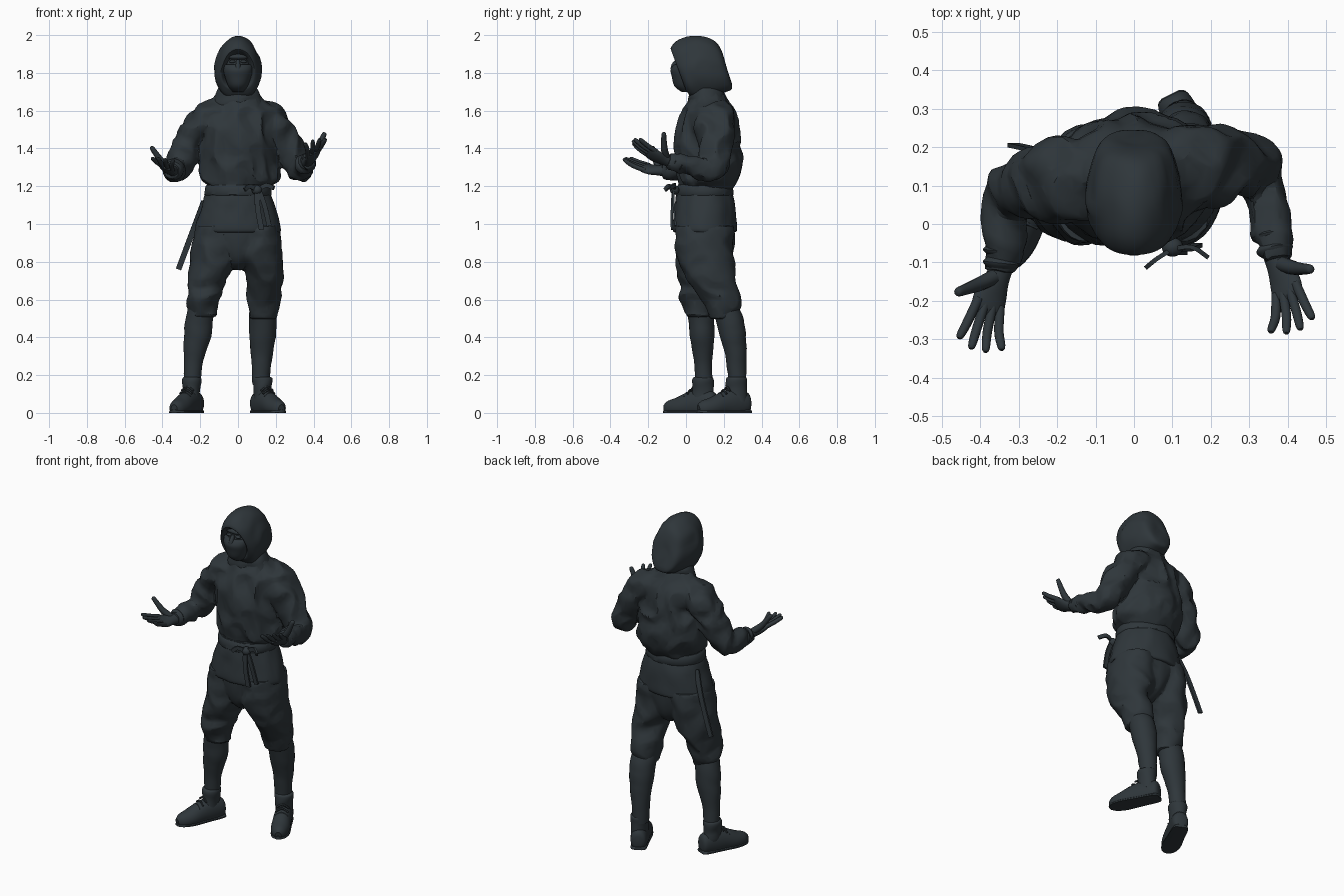
import bpy, bmesh, math
from mathutils import Vector, noise

if "Cube" in bpy.data.objects:
    bpy.data.objects.remove(bpy.data.objects["Cube"])

CLOTH = bpy.data.materials.new("dark slate cloth")
CLOTH.use_nodes = True
CLOTH.diffuse_color = (0.028, 0.037, 0.043, 1)
CLOTH.node_tree.nodes["Principled BSDF"].inputs["Base Color"].default_value = CLOTH.diffuse_color
X, Y, Z = Vector((1, 0, 0)), Vector((0, 1, 0)), Vector((0, 0, 1))

def crease(p, stretch):
    """Cloth folds: ridged noise, drawn out along one direction."""
    q = Vector((p.x * stretch[0], p.y * stretch[1], p.z * stretch[2]))
    q += Vector((noise.noise(p * 6), noise.noise(p * 6 + X), noise.noise(p * 6 + Y))) * 0.6
    return 0.4 - 2 * abs(noise.noise(q))

def shade(obj, angle=40):
    bpy.ops.object.select_all(action="DESELECT")
    obj.select_set(True)
    bpy.context.view_layer.objects.active = obj
    bpy.ops.object.shade_smooth_by_angle(angle=math.radians(angle))

def skin(name, rings, fold=0, stretch=(6, 6, 12), floor=False):
    """Join rings of points into a closed tube and shade it."""
    bm = bmesh.new()
    loops = []
    for ring in rings:
        mid = sum(ring, Vector()) / len(ring)
        loop = []
        for p in ring:
            if fold:
                p = p + (p - mid).normalized() * fold * crease(p, stretch)
            if floor:
                p = Vector((p.x, p.y, max(p.z, 0)))
            loop.append(bm.verts.new(p))
        loops.append(loop)
    for a, b in zip(loops, loops[1:]):
        for i in range(len(a)):
            j = (i + 1) % len(a)
            bm.faces.new((a[i], a[j], b[j], b[i]))
    bm.faces.new(loops[0])
    bm.faces.new(loops[-1])
    bmesh.ops.recalc_face_normals(bm, faces=bm.faces)
    mesh = bpy.data.meshes.new(name)
    bm.to_mesh(mesh)
    bm.free()
    mesh.materials.append(CLOTH)
    obj = bpy.data.objects.new(name, mesh)
    bpy.context.collection.objects.link(obj)
    shade(obj)
    return obj

def merge(name, parts):
    """Sew overlapping tubes into one garment with faceted folds."""
    shade(parts[0])
    for part in parts:
        part.select_set(True)
    bpy.ops.object.join()
    obj = bpy.context.object
    obj.name = name
    remesh = obj.modifiers.new("sew", "REMESH")
    remesh.mode, remesh.voxel_size = "VOXEL", 0.009
    soften = obj.modifiers.new("soften", "SMOOTH")
    soften.iterations = 4
    facets = obj.modifiers.new("facets", "DECIMATE")
    facets.ratio = 0.12
    for mod in list(obj.modifiers):
        bpy.ops.object.modifier_apply(modifier=mod.name)
    shade(obj, 24)

def resample(rows, steps):
    """Smooth curve through rows of numbers."""
    rows = [Vector(r) for r in rows]
    out = []
    for i in range(len(rows) - 1):
        a, b, c, d = rows[max(i - 1, 0)], rows[i], rows[i + 1], rows[min(i + 2, len(rows) - 1)]
        for t in (s / steps for s in range(steps)):
            out.append(b + (c - a) * (t / 2) + (a * 2 - b * 5 + c * 4 - d) * (t * t / 2)
                       + (b * 3 - a - c * 3 + d) * (t ** 3 / 2))
    return out + [rows[-1]]

def sweep(name, rows, level=False, sides=28, steps=4, ref=X, **more):
    """Tube through rows of (x, y, z, half width, half depth)."""
    rows = resample(rows, steps)
    rings = []
    for i, row in enumerate(rows):
        centre = Vector(row[:3])
        ahead, behind = rows[min(i + 1, len(rows) - 1)], rows[max(i - 1, 0)]
        t = (Vector(ahead[:3]) - Vector(behind[:3])).normalized()
        a, b = X, Y
        if not level:
            a = (ref - t * ref.dot(t)).normalized()
            b = t.cross(a)
        turn = [math.tau * (k + 0.5) / sides for k in range(sides)]
        rings.append([centre + a * row[3] * math.cos(w) + b * row[4] * math.sin(w) for w in turn])
    return skin(name, rings, **more)

def ball(name, centre, size):
    """Ellipsoid with its poles up and down."""
    turn = [math.pi * (k + 0.3) / 10.6 for k in range(11)]
    sweep(name, [(centre[0], centre[1], centre[2] - size[2] * math.cos(w),
                  size[0] * math.sin(w), size[1] * math.sin(w)) for w in turn],
          level=True, sides=20, steps=1)

def strap(name, points, width, ref=X):
    """Flat cloth band through points."""
    sweep(name, [(*p, width, 0.008) for p in points], sides=4, ref=ref)

# Tunic: bloused upper body, skirt and belt
tunic = [sweep("tunic_top", [
    (0, .1, 1.17, .15, .13), (0, .11, 1.2, .17, .14), (.01, .115, 1.23, .205, .15),
    (.01, .12, 1.27, .21, .165), (0, .12, 1.35, .2, .176), (0, .115, 1.45, .198, .172),
    (0, .118, 1.54, .205, .158), (0, .12, 1.61, .18, .13), (0, .12, 1.66, .13, .095),
    (0, .11, 1.7, .1, .085)], level=True, sides=64, steps=6, fold=.026, stretch=(10, 10, 6))]
sweep("tunic_skirt", [
    (0, .095, 1.21, .155, .135), (0, .1, 1.12, .185, .157), (0, .1, 1.03, .213, .165),
    (0, .1, .965, .225, .167), (0, .1, .955, .2, .15)], level=True, sides=48, fold=.01, stretch=(9, 9, 3))
sweep("belt", [(0, .098, 1.15, .17, .145), (0, .098, 1.155, .178, .153), (0, .098, 1.2, .172, .15),
               (0, .098, 1.205, .16, .14)], level=True, sides=40, steps=2, fold=.004)
ball("belt_knot", (.1, -.06, 1.18), (.028, .025, .025))
strap("belt_loop_right", [(.1, -.065, 1.18), (.06, -.09, 1.2), (.035, -.11, 1.18)], .016, Z)
strap("belt_loop_left", [(.1, -.065, 1.18), (.15, -.06, 1.205), (.19, -.085, 1.19)], .016, Z)
strap("belt_tail_inner", [(.1, -.07, 1.18), (.105, -.075, 1.08), (.125, -.075, .97)], .02)
strap("belt_tail_outer", [(.11, -.065, 1.18), (.14, -.065, 1.1), (.165, -.055, .99)], .018)
strap("hip_strap", [(-.18, .15, 1.12), (-.225, .18, 1), (-.27, .195, .88), (-.315, .205, .76)], .021)

# Trousers
trousers = [sweep("trouser_seat", [(0, .1, 1.02, .2, .155), (0, .1, .92, .16, .152), (0, .1, .84, .1, .138),
                                   (0, .1, .79, .06, .11), (0, .1, .755, .02, .06)], level=True)]
LEGS = {
    "right": [(-.105, .1, .99, .112, .152), (-.12, .1, .85, .128, .155), (-.158, .087, .72, .105, .135),
              (-.18, .07, .62, .09, .108), (-.185, .07, .57, .083, .09), (-.19, .07, .53, .064, .07)],
    "left": [(.105, .1, .99, .112, .152), (.11, .1, .85, .12, .155), (.135, .13, .72, .102, .132),
             (.138, .17, .62, .09, .114), (.135, .19, .56, .08, .1), (.13, .2, .51, .063, .072)]}
SHINS = {
    "right": [(-.19, .07, .58, .07, .07), (-.205, .08, .5, .074, .068), (-.215, .085, .4, .072, .064),
              (-.235, .09, .28, .053, .05), (-.243, .095, .15, .043, .045)],
    "left": [(.13, .2, .58, .07, .07), (.132, .23, .5, .073, .074), (.13, .25, .4, .07, .07),
             (.125, .265, .28, .054, .055), (.12, .27, .15, .043, .047)]}
for side in LEGS:
    trousers.append(sweep(side + "_trouser_leg", LEGS[side], level=True, sides=40, steps=7,
                          fold=.02, stretch=(6, 6, 10)))
    sweep(side + "_shin", SHINS[side], level=True, sides=24, fold=.004)
    # Bunched hem under the knee
    x, y, z = LEGS[side][-2][:3]
    for k in range(3):
        r, low = .083 - .005 * k, z - .024 * k
        trousers.append(sweep("knee_fold", [(x, y, low + d, r - abs(d) * .8, r - abs(d) * .8)
                                            for d in (-.016, 0, .016)], level=True, fold=.014))
merge("trousers", trousers)

# Boots: body, cuff, sole and laces, laid out along the toe direction
def boot(side, ankle, toe):
    ankle, toe = Vector(ankle), Vector(toe).normalized()
    across = toe.cross(Z)

    def along(rows):
        return [(*(ankle + toe * d + Z * h), w, t) for d, h, w, t in rows]
    sweep(side + "_boot", along([
        (-.078, .05, .024, .035), (-.062, .05, .044, .06), (0, .05, .05, .078), (.07, .045, .052, .068),
        (.14, .03, .053, .053), (.195, .022, .04, .043), (.222, .018, .018, .026)]),
        sides=24, ref=across, floor=True)
    sweep(side + "_sole", along([
        (-.08, .004, .026, .016), (-.06, .004, .045, .02), (.04, .004, .05, .02),
        (.14, .004, .055, .02), (.2, .004, .04, .018), (.225, .004, .016, .014)]),
        sides=16, ref=across, floor=True)
    x, y = ankle[:2]
    sweep(side + "_boot_cuff", [(x, y, .06, .047, .06), (x, y, .13, .046, .056), (x, y, .18, .052, .056),
                                (x, y, .19, .04, .045)], level=True, fold=.005)
    for k in range(3):
        mid = ankle + toe * (.054 + .02 * k) + Z * (.137 - .016 * k)
        ends = [mid - across * .035 - Z * .02, mid, mid + across * .035 - Z * .02]
        sweep(f"{side}_lace_{k}", [(*p, .006, .006) for p in ends], sides=6, ref=Z)

boot("right", (-.245, .09, 0), (-.46, -1, 0))
boot("left", (.13, .265, 0), (.5, -1, 0))

# Sleeves running in under the neck, gloves and spread fingers
def arm(side, sx, back, wrist, reach, out):
    wrist, f = Vector(wrist), Vector(reach).normalized()
    out = Vector(out)
    s = (out - f * out.dot(f)).normalized()
    up = f.cross(s) * sx
    upper = [(.03, .125, 1.6, .06, .085), (.1, .13, 1.59, .075, .105), (.18, .135, 1.545, .09, .112),
             (.23, .135, 1.47, .088, .1), (.275, .13, 1.39, .08, .085),
             (.312, .125, 1.31, .072, .075), (.328, .09, 1.285, .06, .062)]
    rows = [(sx * r[0], r[1] + back * r[0], *r[2:]) for r in upper]
    elbow = Vector(rows[-1][:3])
    for t, r in ((.4, .057), (.75, .049), (1, .04)):
        rows.append((*elbow.lerp(wrist, t), r, r))
    tunic.append(sweep(side + "_sleeve", rows, sides=40, steps=7, ref=(X + Z * sx).normalized(),
                       fold=.022, stretch=(10, 10, 8)))
    for k in range(2):
        spot = elbow.lerp(wrist, .7 + .17 * k)
        step = (wrist - elbow).normalized() * .014
        sweep(f"{side}_cuff_fold_{k}", [(*(spot + step * d), r, r) for d, r in
                                        ((-1, .036), (0, .051 - .004 * k), (1, .036))], fold=.008)

    def part(name, rows, sides=12):
        sweep(f"{side}_{name}", [(*(wrist + f * a + s * b + up * c), w, t) for a, b, c, w, t in rows],
              sides=sides, ref=s)
    part("palm", [(-.03, 0, 0, .03, .03), (.02, 0, -.004, .034, .026), (.065, 0, -.006, .045, .021),
                  (.1, 0, -.002, .046, .016), (.12, 0, 0, .036, .009)], 20)
    part("thumb", [(.02, .015, .005, .02, .02), (.055, .055, .02, .018, .018), (.08, .09, .042, .015, .015),
                   (.1, .12, .062, .012, .012), (.104, .126, .066, .005, .005)])
    for k, length in enumerate((.105, .12, .115, .095)):
        b = .033 - .022 * k
        curl = .006 + .005 * k
        part(f"finger_{k}", [(.085, b, 0, .0125, .0125), (.1 + length * .5, b * 1.3, curl, .0125, .0125),
                             (.1 + length * .9, b * 1.6, curl * 2.2, .0105, .0105),
                             (.1 + length, b * 1.65, curl * 2.5, .005, .005)])

arm("right", -1, -.11, (-.348, -.125, 1.285), (-.07, -.2, .03), (-.13, -.03, .06))
arm("left", 1, .08, (.37, -.095, 1.335), (.06, -.18, .08), (.13, 0, .09))
merge("tunic", tunic)

# Head with brow, eyes and pointed face mask
ball("head", (0, .045, 1.83), (.078, .1, .1))
ball("brow", (0, -.03, 1.885), (.062, .024, .016))
for sx, side in ((-1, "right"), (1, "left")):
    ball(side + "_eye", (sx * .03, -.042, 1.86), (.018, .012, .008))
sweep("nose", [(0, -.045, 1.87, .008, .012), (0, -.06, 1.845, .013, .016), (0, -.068, 1.82, .016, .014)],
      level=True, sides=10)
sweep("face_mask", [
    (0, .02, 1.7, .03, .045), (0, 0, 1.73, .052, .062), (0, -.01, 1.78, .07, .066),
    (0, -.01, 1.815, .078, .072), (0, -.005, 1.842, .078, .06), (0, 0, 1.845, .07, .05)],
    level=True, sides=24)

# Hood: arched rings from the opening to the back, squarer below, given by top and bottom points
HOOD = [(.02, 1.87, .04, 1.75, .05), (-.055, 1.905, 0, 1.72, .08), (-.08, 1.93, .005, 1.7, .095),
        (-.035, 1.975, .03, 1.672, .115), (.05, 1.997, .07, 1.668, .122), (.115, 1.99, .14, 1.68, .115),
        (.165, 1.96, .21, 1.7, .096), (.195, 1.9, .242, 1.715, .068), (.21, 1.84, .243, 1.745, .03)]
rings = []
for ty, tz, by, bz, w in resample(HOOD, 4):
    top, low = Vector((0, ty, tz)), Vector((0, by, bz))
    ring = []
    for k in range(40):
        c, s = math.cos(math.tau * k / 40), math.sin(math.tau * k / 40)
        wide = math.copysign(abs(c) ** (1 if s > 0 else 0.65), c) * (1.03 - .15 * max(s, 0))
        ring.append((top + low) / 2 + (top - low) / 2 * s + X * w * wide)
    rings.append(ring)
skin("hood", rings, fold=.008, stretch=(8, 5, 8))
sweep("hood_collar", [(0, .115, 1.63, .14, .105), (0, .11, 1.665, .122, .095), (0, .11, 1.7, .11, .09),
                      (0, .115, 1.73, .095, .08)], level=True, sides=36, fold=.012, stretch=(5, 5, 14))
